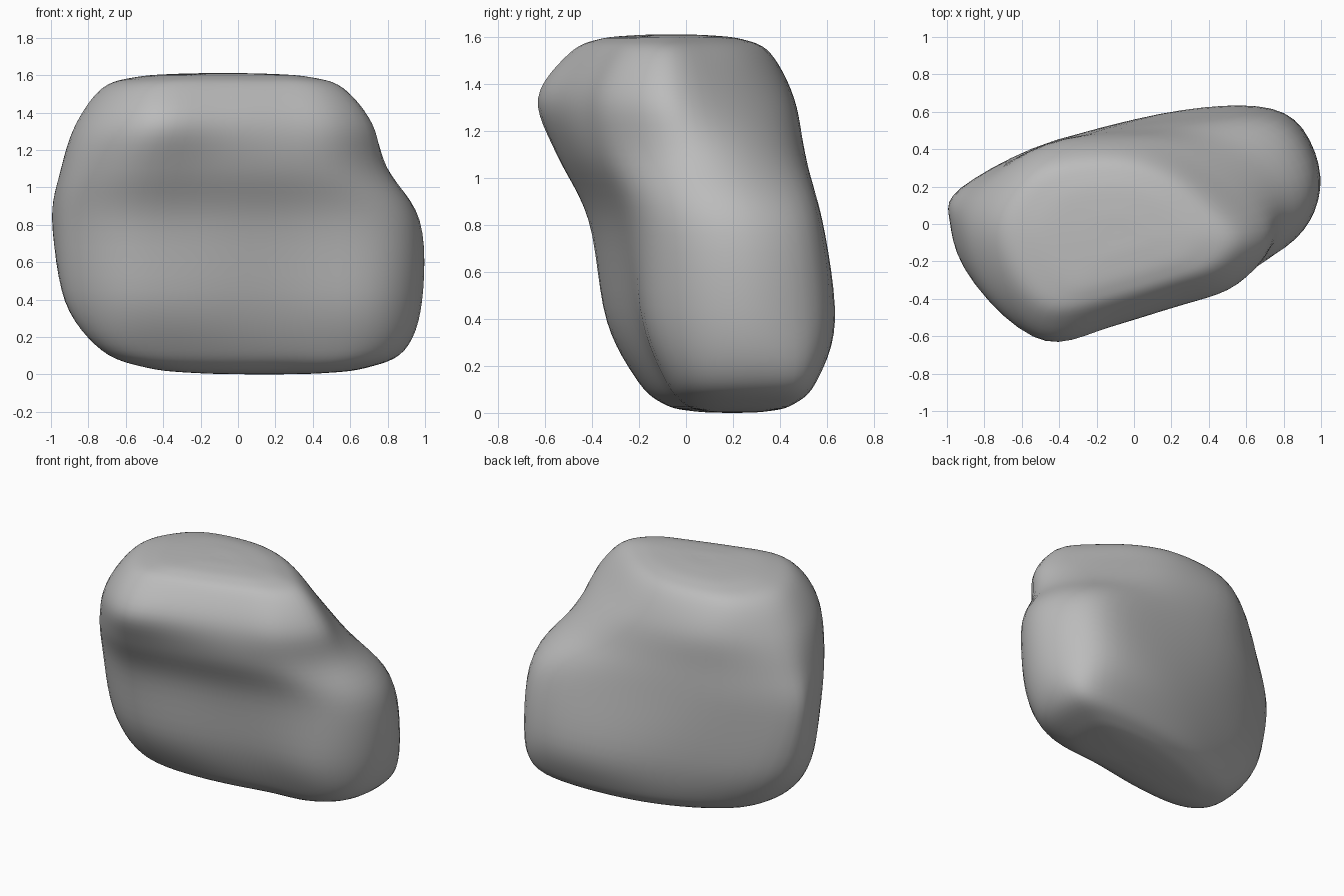
import bpy
import bmesh
from mathutils import Vector

cube = bpy.data.objects.get("Cube")
if cube:
    bpy.data.objects.remove(cube, do_unlink=True)


def smooth_path(points, steps, closed):
    """Return a dense smooth path that passes through every given point."""
    count = len(points)
    path = []

    def pick(index):
        if closed:
            return points[index % count]
        return points[max(0, min(count - 1, index))]

    for i in range(count if closed else count - 1):
        a, b, c, d = (pick(i + k) for k in (-1, 0, 1, 2))
        for s in range(steps):
            t = s / steps
            bend = (c - a) * t
            bend += (a * 2 - b * 5 + c * 4 - d) * t ** 2
            bend += (b * 3 - a - c * 3 + d) * t ** 3
            path.append(b + bend / 2)
    if not closed:
        path.append(points[-1].copy())
    return path


def section(height, outline):
    """Place a horizontal outline at a height."""
    return [Vector((x, y, height)) for x, y in outline]


def shrunken(ring, centre, scale, height):
    """Copy a section, drawn in towards a centre, at another height."""
    middle = Vector((*centre, height))
    result = []
    for point in ring:
        flat = Vector((point.x, point.y, height))
        result.append(middle.lerp(flat, scale))
    return result


# Horizontal outlines, from the left end of the front round to the back
foot = section(.13, [
    (-.73, 0), (-.69, -.13), (-.52, -.2), (-.15, -.18),
    (.3, -.1), (.67, -.06), (.86, .1), (.89, .38),
    (.79, .54), (.35, .54), (-.15, .44), (-.62, .22)])
lower = section(.39, [
    (-.93, 0), (-.84, -.19), (-.6, -.33), (-.25, -.32),
    (.25, -.21), (.7, -.16), (.94, .05), (.98, .34),
    (.81, .6), (.38, .63), (-.2, .5), (-.81, .24)])
waist = section(.82, [
    (-.985, .01), (-.9, -.23), (-.6, -.41), (-.2, -.38),
    (.25, -.29), (.7, -.19), (.93, 0), (.97, .28),
    (.77, .55), (.3, .57), (-.4, .46), (-.94, .19)])
saddle = section(1.1, [
    (-.945, -.04), (-.85, -.33), (-.55, -.55), (-.16, -.5),
    (.25, -.41), (.58, -.29), (.79, -.04), (.75, .22),
    (.5, .44), (.1, .51), (-.45, .44), (-.88, .19)])
brow = section(1.34, [
    (-.87, -.08), (-.75, -.41), (-.46, -.64), (-.12, -.55),
    (.25, -.43), (.54, -.33), (.73, -.08), (.56, .17),
    (.27, .38), (-.04, .46), (-.48, .42), (-.79, .18)])
shoulder = section(1.53, [
    (-.73, -.06), (-.63, -.33), (-.43, -.5), (-.1, -.43),
    (.2, -.34), (.45, -.25), (.57, -.08), (.42, .1),
    (.2, .27), (-.08, .36), (-.46, .32), (-.66, .15)])

# Rounded underside and crown
underside = [shrunken(foot, (.15, .2), scale, height)
             for scale, height in ((.03, 0), (.4, .006), (.72, .035))]
crown = [shrunken(shoulder, (-.08, -.06), scale, height)
         for scale, height in ((.72, 1.59), (.34, 1.608), (.03, 1.61))]

stack = underside + [foot, lower, waist, saddle, brow, shoulder] + crown
rings = [smooth_path(ring, 5, True) for ring in stack]
columns = [smooth_path(column, 6, False) for column in zip(*rings)]

# Skin the boulder
bm = bmesh.new()
grid = [[bm.verts.new(point) for point in column] for column in columns]
for left, right in zip(grid, grid[1:] + grid[:1]):
    for i in range(len(left) - 1):
        bm.faces.new((left[i], right[i], right[i + 1], left[i + 1]))
bm.faces.new([column[0] for column in grid])
bm.faces.new([column[-1] for column in grid])
bmesh.ops.recalc_face_normals(bm, faces=bm.faces)

# Soften the ridges a little, as weathered stone
for _ in range(4):
    bmesh.ops.smooth_vert(bm, verts=bm.verts, factor=.5,
                          use_axis_x=True, use_axis_y=True, use_axis_z=False)
for face in bm.faces:
    face.smooth = True

mesh = bpy.data.meshes.new("boulder")
bm.to_mesh(mesh)
bm.free()
boulder = bpy.data.objects.new("boulder", mesh)
bpy.context.collection.objects.link(boulder)

# Plain stone colour
stone = bpy.data.materials.new("stone_grey")
stone.use_nodes = True
colour = (.5, .5, .5, 1)
stone.diffuse_color = colour
stone.node_tree.nodes["Principled BSDF"].inputs["Base Color"].default_value = colour
mesh.materials.append(stone)
